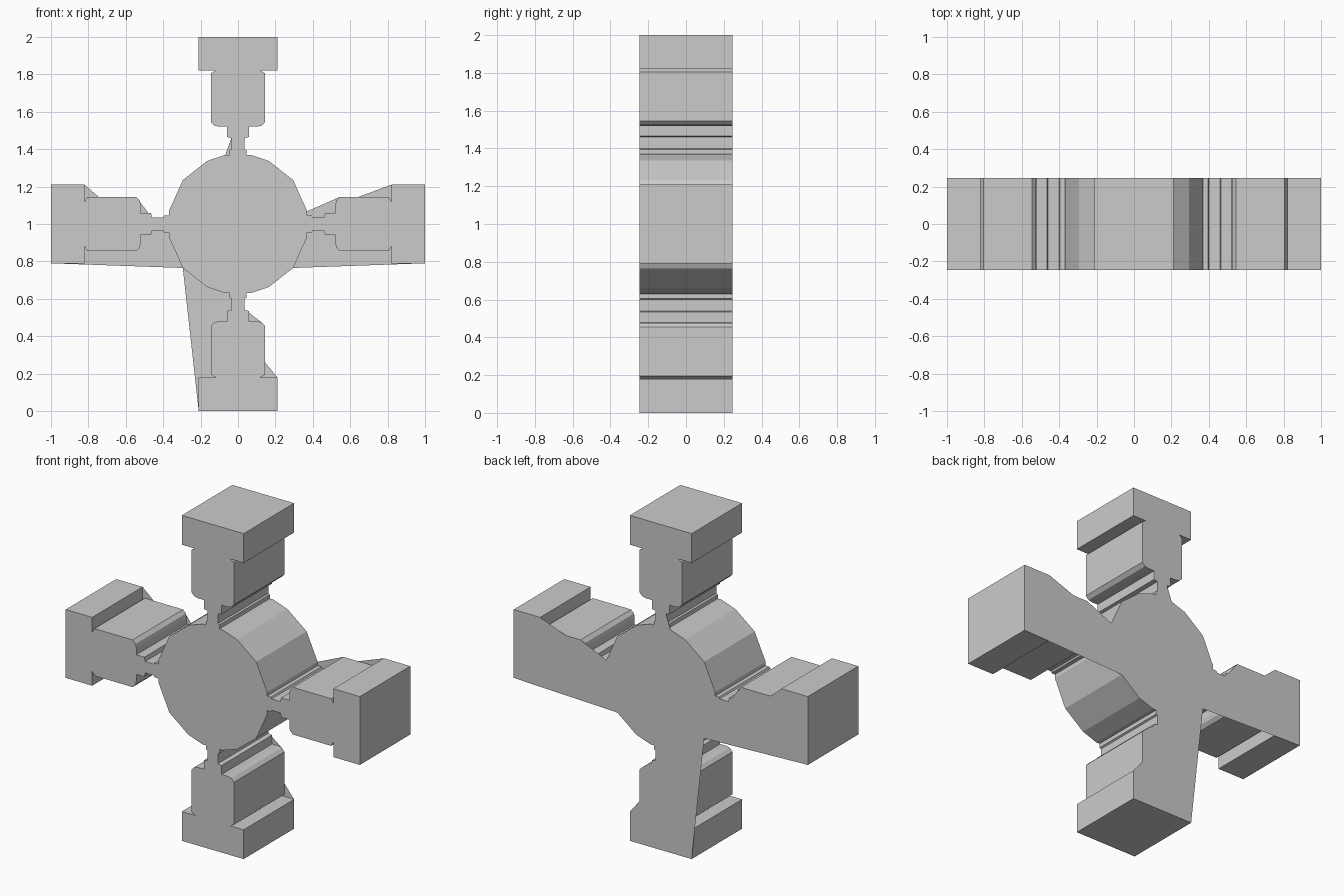
import bpy, bmesh

if "Cube" in bpy.data.objects:
    bpy.data.objects.remove(bpy.data.objects["Cube"])

HALF_DEPTH = 0.245
CENTRE_Z = 1.0

# One side of an arm: (distance from hub centre, half width), going outward
ARM = [(.37, .068), (.37, .045), (.395, .045), (.4, .035), (.46, .035),
       (.465, .06), (.52, .06), (.52, .10), (.525, .125), (.545, .145),
       (.805, .145), (.82, .12), (.82, .21), (1.0, .21)]

# Hub corners between neighbouring arms, counter-clockwise by quadrant
A, B = .295, .235
C, D = .165, .337
HUB = [[(A, B), (C, D)], [(-C, D), (-A, B)],
       [(-A, -B), (-C, -D)], [(C, -D), (A, -B)]]
DIRS = [(1, 0), (0, 1), (-1, 0), (0, -1)]

# Simplified arm sides on the back plate, where it webs across the notches
WEBS = {
    (0, -1): [ARM[13]],
    (0, 1): [ARM[0], ARM[9], (.645, .145), ARM[12], ARM[13]],
    (1, 1): [ARM[0]] + ARM[4:],
    (2, 1): [ARM[13]],
    (2, -1): ARM[:6] + [(.48, .06), ARM[9], (.745, .145)] + ARM[12:],
    (3, -1): [ARM[13]],
    (3, 1): ARM[:6] + [(.475, .06), ARM[8], ARM[9], (.74, .145)] + ARM[12:],
}


def outline(webs):
    """Counter-clockwise outline of the four-armed cross."""
    pts = []
    for k, (dx, dz) in enumerate(DIRS):
        for side in (-1, 1):
            path = webs.get((k, side), ARM)
            if side == 1:
                path = path[::-1]
            pts += [(dx * r - dz * w * side, dz * r + dx * w * side) for r, w in path]
        corners = HUB[k]
        if webs and k == 2:
            corners = corners[:1]      # web runs straight to the lower arm
        pts += corners
    return pts


def ring(bm, pts, y):
    return [bm.verts.new((x, y, z + CENTRE_Z)) for x, z in pts]


bm = bmesh.new()

# Front face and extruded walls
profile = outline({})
front = ring(bm, profile, -HALF_DEPTH)
back = ring(bm, profile, HALF_DEPTH)
caps = [bm.faces.new(front)]
n = len(profile)
for i in range(n):
    j = (i + 1) % n
    bm.faces.new((front[j], front[i], back[i], back[j]))

# Back face with its thin webs
plate = ring(bm, outline(WEBS), HALF_DEPTH)
caps.append(bm.faces.new(plate[::-1]))

bm.normal_update()
bmesh.ops.triangulate(bm, faces=caps, ngon_method='EAR_CLIP')
bmesh.ops.remove_doubles(bm, verts=bm.verts[:], dist=0.0001)
# Tidy the flat caps back into large faces
bmesh.ops.dissolve_limit(bm, angle_limit=0.01, verts=[], edges=bm.edges[:])

mesh = bpy.data.meshes.new("four_arm_cross")
bm.to_mesh(mesh)
bm.free()
obj = bpy.data.objects.new("four_arm_cross", mesh)
bpy.context.collection.objects.link(obj)
